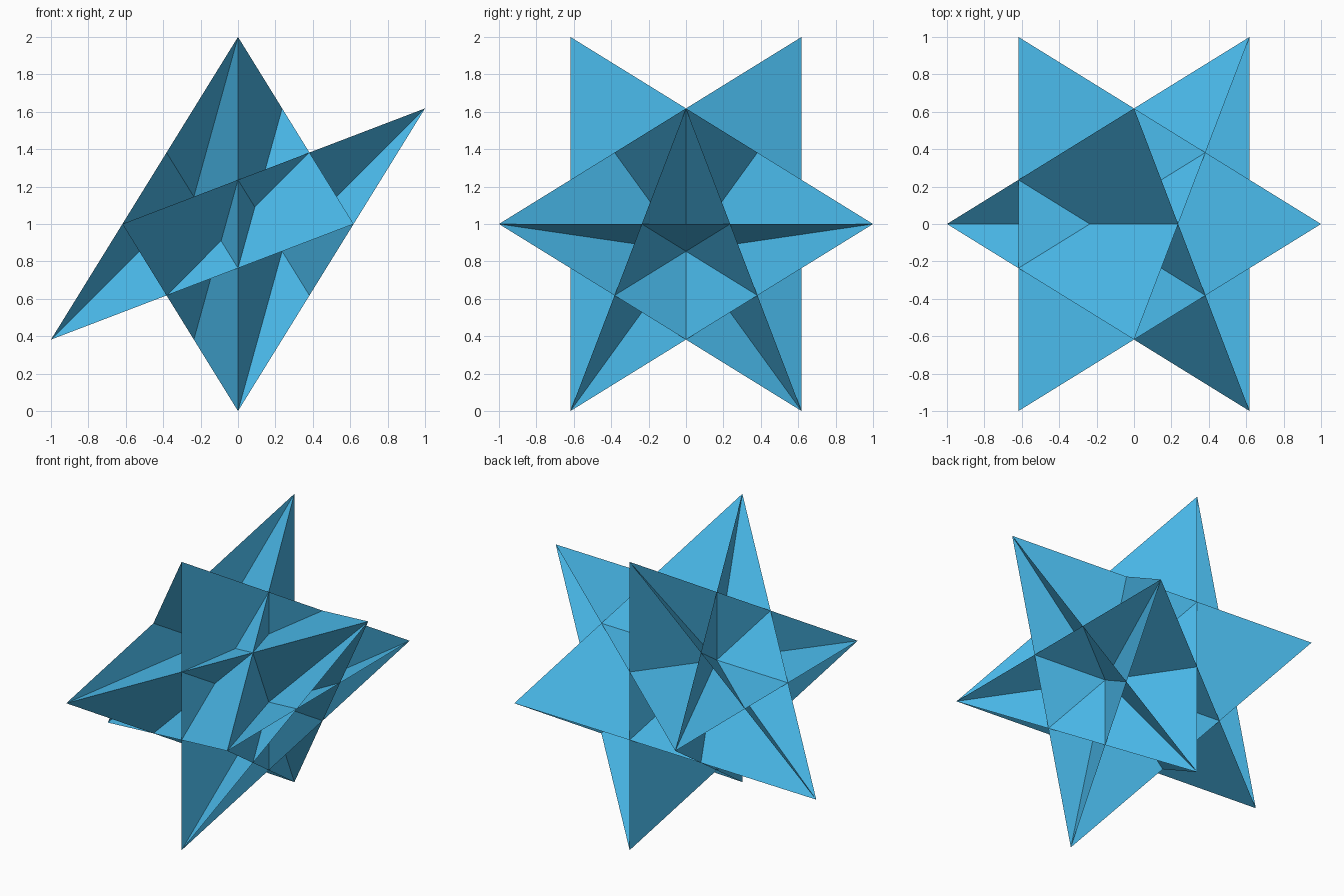
import bpy, bmesh
from math import sqrt, tau
from mathutils import Vector, Matrix

if "Cube" in bpy.data.objects:
    bpy.data.objects.remove(bpy.data.objects["Cube"])

G = (sqrt(5) - 1) / 2            # golden ratio minus one
CENTRE = Vector((0, 0, 1))
axis = Vector((1, 0, -G))        # tilted five-fold axis

# Two opposite rings of five star points
tip = Vector((1, 0, G))
ring = [Matrix.Rotation(tau * k / 5, 3, axis) @ tip for k in range(5)]

bm = bmesh.new()
near = [bm.verts.new(CENTRE + v) for v in ring]
far = [bm.verts.new(CENTRE - v) for v in ring]

# Crossing band of ten large triangles, open at both star ends
for k in range(5):
    a, b, c = k, (k + 2) % 5, (k + 1) % 5
    bm.faces.new((near[a], near[b], far[c]))
    bm.faces.new((far[b], far[a], near[c]))

mesh = bpy.data.meshes.new("crossed_star_band")
bm.to_mesh(mesh)
bm.free()
star = bpy.data.objects.new("crossed_star_band", mesh)
bpy.context.collection.objects.link(star)

# Blue surface
blue = bpy.data.materials.new("sky_blue")
blue.diffuse_color = (0.07, 0.5, 0.85, 1)
blue.use_nodes = True
blue.node_tree.nodes["Principled BSDF"].inputs["Base Color"].default_value = blue.diffuse_color
mesh.materials.append(blue)
